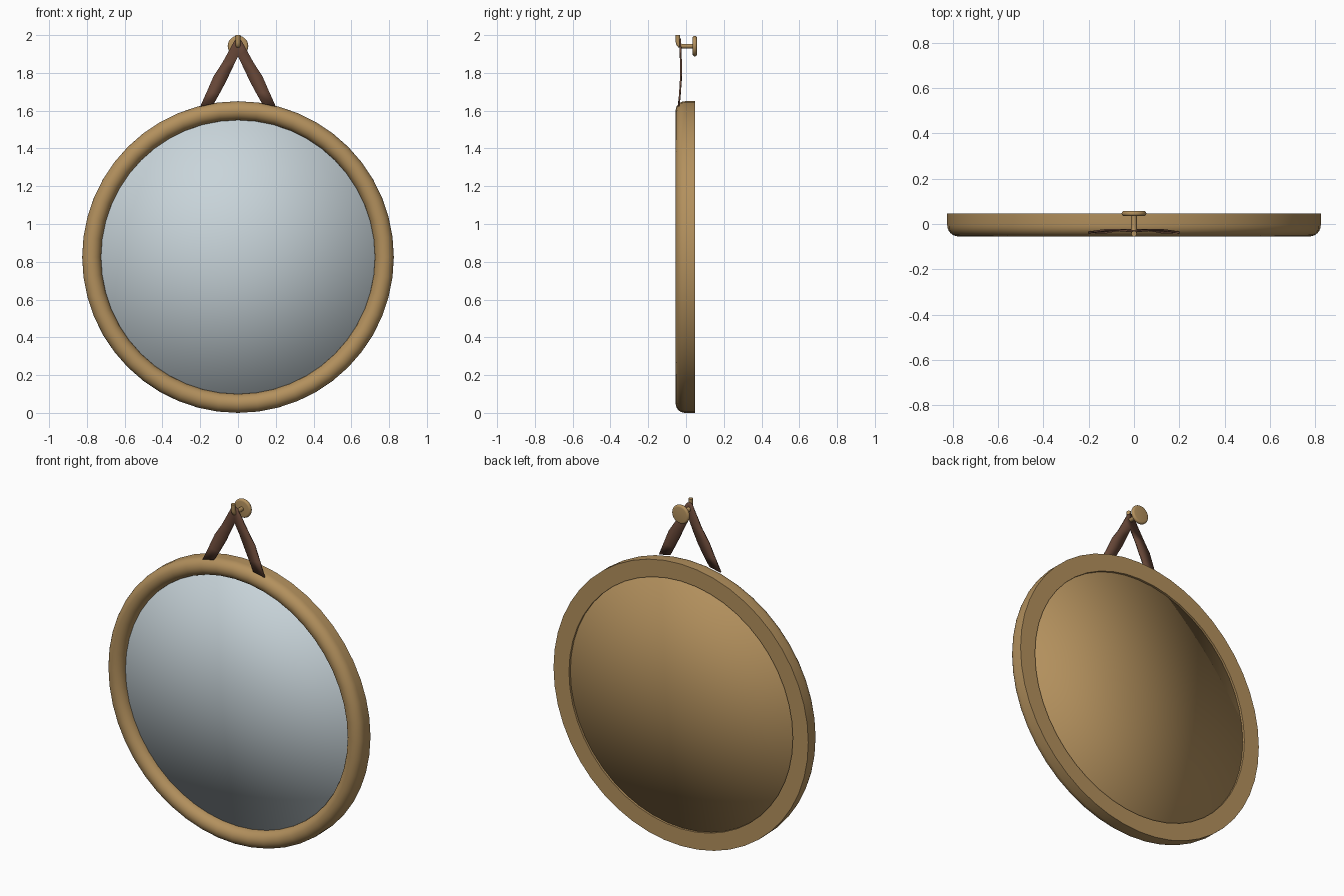
import bpy, math

if "Cube" in bpy.data.objects:
    bpy.data.objects.remove(bpy.data.objects["Cube"])

CZ, R = 0.825, 0.825


def material(name, rgb):
    m = bpy.data.materials.new(name)
    m.diffuse_color = (*rgb, 1)
    m.use_nodes = True
    m.node_tree.nodes["Principled BSDF"].inputs["Base Color"].default_value = m.diffuse_color
    return m


WOOD = material("wood", (0.45, 0.28, 0.11))
GLASS = material("mirror_glass", (0.58, 0.66, 0.70))
LEATHER = material("leather", (0.14, 0.065, 0.04))


def add_mesh(name, verts, faces, mat):
    me = bpy.data.meshes.new(name)
    me.from_pydata(verts, [], faces)
    me.materials.append(mat)
    ob = bpy.data.objects.new(name, me)
    bpy.context.collection.objects.link(ob)
    return ob


def smooth(ob, angle):
    bpy.ops.object.select_all(action='DESELECT')
    ob.select_set(True)
    bpy.context.view_layer.objects.active = ob
    if angle is None:
        bpy.ops.object.shade_smooth()
    else:
        bpy.ops.object.shade_smooth_by_angle(angle=math.radians(angle))


def lathe(name, profile, cz, mat, seg, closed=False, angle=40):
    """Spin (radius, y) points about the y axis; radius 0 makes a pole."""
    verts, rings = [], []
    for r, y in profile:
        start = len(verts)
        if r == 0:
            verts.append((0, y, cz))
            rings.append([start] * seg)
        else:
            for i in range(seg):
                a = 2 * math.pi * i / seg
                verts.append((r * math.sin(a), y, cz + r * math.cos(a)))
            rings.append(list(range(start, start + seg)))
    faces = []
    n = len(rings)
    for k in range(n if closed else n - 1):
        p, q = rings[k], rings[(k + 1) % n]
        for i in range(seg):
            j = (i + 1) % seg
            faces.append(list(dict.fromkeys((p[i], p[j], q[j], q[i]))))
    ob = add_mesh(name, verts, faces, mat)
    bpy.context.view_layer.objects.active = ob
    bpy.ops.object.mode_set(mode='EDIT')
    bpy.ops.mesh.select_all(action='SELECT')
    bpy.ops.mesh.normals_make_consistent(inside=False)
    bpy.ops.object.mode_set(mode='OBJECT')
    smooth(ob, angle)
    return ob


# Frame: flat back, half-round front
half = [(R - 0.05 + 0.05 * math.cos(a), -0.005 - 0.05 * math.sin(a))
        for a in (math.pi * i / 12 for i in range(13))]
lathe("frame", [(R, 0.047)] + half + [(R - 0.1, 0.047)], CZ, WOOD, 48, closed=True)

# Mirror and back panel: thin discs with softly shaded faces
RI = R - 0.1
lathe("mirror", [(0, -0.005), (RI, -0.005), (RI, 0.008), (0, 0.008)],
      CZ, GLASS, 48, angle=None)
lathe("back_panel", [(0, 0.009), (RI, 0.009), (RI, 0.034), (0, 0.034)],
      CZ, WOOD, 48, angle=None)

# Wall knob: rounded disc behind the hook
rim = [(0.043 + 0.0115 * math.sin(a), 0.0465 - 0.0115 * math.cos(a))
       for a in (math.pi * i / 8 for i in range(9))]
lathe("wall_knob", [(0, 0.035)] + rim + [(0, 0.058)], 1.942, WOOD, 32)

# Hook: peg that turns upward at the front
cu = bpy.data.curves.new("hook", 'CURVE')
cu.dimensions = '3D'
cu.bevel_depth = 0.0125
cu.bevel_resolution = 3
cu.use_fill_caps = True
path = [(0.04, 1.942), (-0.024, 1.942), (-0.034, 1.945), (-0.040, 1.952),
        (-0.043, 1.963), (-0.043, 2.0)]
sp = cu.splines.new('POLY')
sp.points.add(len(path) - 1)
for p, (y, z) in zip(sp.points, path):
    p.co = (0, y, z, 1)
cu.materials.append(WOOD)
hook = bpy.data.objects.new("hook", cu)
bpy.context.collection.objects.link(hook)

# Leather strap: one leg (outer edge, inner edge, depth), mirrored
leg = [((0.200, 1.622), (0.128, 1.637), -0.038),
       ((0.165, 1.700), (0.098, 1.690), -0.032),
       ((0.128, 1.785), (0.062, 1.757), -0.027),
       ((0.085, 1.850), (0.030, 1.825), -0.026),
       ((0.045, 1.922), (0.000, 1.887), -0.029),
       ((0.018, 1.972), (0.000, 1.940), -0.031),
       ((0.000, 1.983), (0.000, 1.960), -0.031)]
verts, faces = [], []
for (ox, oz), (ix, iz), y in leg:
    verts += [(ox, y, oz), (ix, y, iz)]
for i in range(len(leg) - 1):
    a = 2 * i
    faces.append((a, a + 2, a + 3, a + 1))
strap = add_mesh("strap", verts, faces, LEATHER)
sol = strap.modifiers.new("thickness", 'SOLIDIFY')
sol.thickness = 0.009
sol.offset = 0
mir = strap.modifiers.new("other_leg", 'MIRROR')
mir.use_axis[0] = True
smooth(strap, 40)
